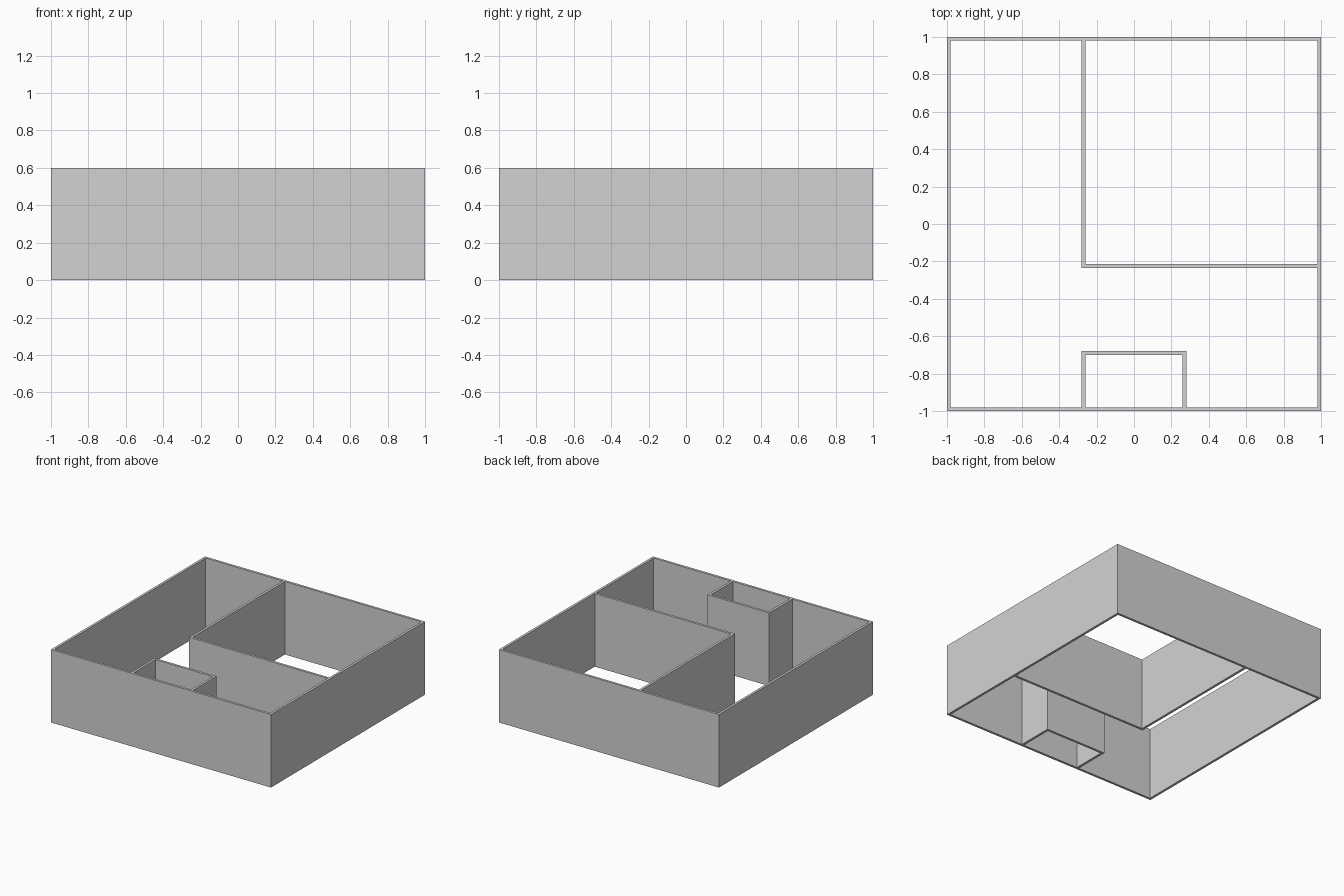
import bpy
import bmesh
from mathutils import Matrix, Vector

HEIGHT = 0.6
T = 0.02  # wall thickness
IN = 1 - T  # inner face of the outer walls

cube = bpy.data.objects.get("Cube")
if cube:
    bpy.data.objects.remove(cube, do_unlink=True)

grey = bpy.data.materials.new("wall grey")
grey.use_nodes = True
colour = (0.65, 0.65, 0.65, 1)
grey.diffuse_color = colour
grey.node_tree.nodes["Principled BSDF"].inputs["Base Color"].default_value = colour


def wall(name, x0, x1, y0, y1):
    """Full-height straight wall covering a rectangle of the floor plan."""
    bm = bmesh.new()
    bmesh.ops.create_cube(bm, size=1)
    size = Matrix.Diagonal((x1 - x0, y1 - y0, HEIGHT, 1))
    place = Matrix.Translation(Vector(((x0 + x1) / 2, (y0 + y1) / 2, HEIGHT / 2)))
    bm.transform(place @ size)
    mesh = bpy.data.meshes.new(name)
    bm.to_mesh(mesh)
    bm.free()
    mesh.materials.append(grey)
    obj = bpy.data.objects.new(name, mesh)
    bpy.context.collection.objects.link(obj)


# Outer shell
wall("front_wall", -1, 1, -1, -IN)
wall("back_wall", -1, 1, IN, 1)
wall("right_wall", -1, -IN, -IN, IN)
wall("left_wall", IN, 1, -IN, IN)

# Large room in the back left corner
ROOM_X, ROOM_Y = -0.28, -0.235
wall("room_side_wall", ROOM_X, ROOM_X + T, ROOM_Y + T, IN)
wall("room_front_wall", ROOM_X, IN, ROOM_Y, ROOM_Y + T)

# Small closet against the front wall
CLOSET_X, CLOSET_Y = 0.28, -0.68
wall("closet_back_wall", -CLOSET_X, CLOSET_X, CLOSET_Y - T, CLOSET_Y)
wall("closet_right_wall", -CLOSET_X, -CLOSET_X + T, -IN, CLOSET_Y - T)
wall("closet_left_wall", CLOSET_X - T, CLOSET_X, -IN, CLOSET_Y - T)
